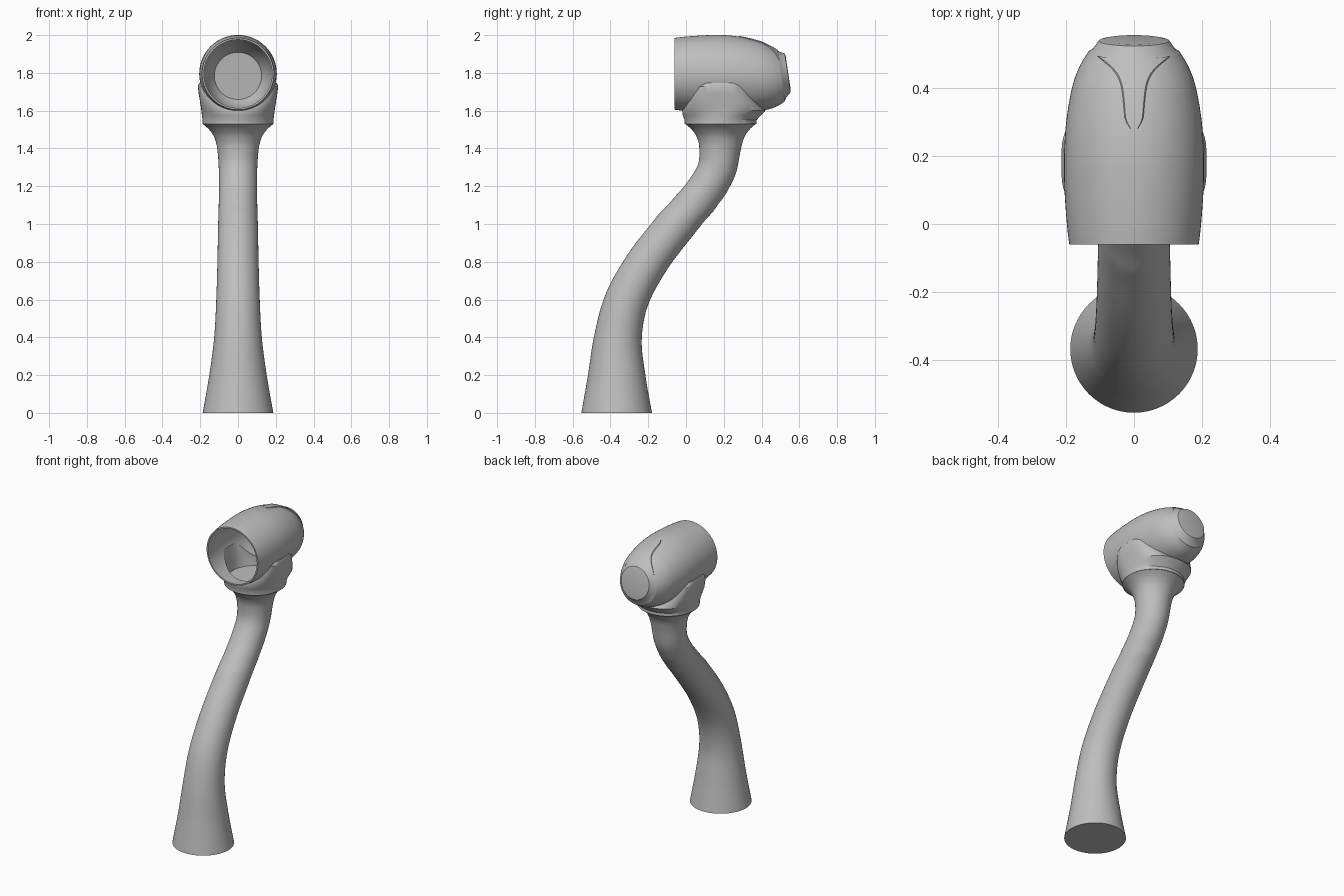
import bpy, bmesh
from math import sin, cos, pi, radians, hypot
from mathutils import Vector

if "Cube" in bpy.data.objects:
    bpy.data.objects.remove(bpy.data.objects["Cube"])

grey = bpy.data.materials.new("plain_grey")
grey.use_nodes = True
grey.diffuse_color = (0.52, 0.52, 0.52, 1)
grey.node_tree.nodes["Principled BSDF"].inputs["Base Color"].default_value = grey.diffuse_color
SIDES = 64


def smooth_rows(rows, steps=6):
    """Catmull-Rom interpolation through the section rows."""
    pts = [rows[0]] + rows + [rows[-1]]
    out = []
    for a, b, c, d in zip(pts, pts[1:], pts[2:], pts[3:]):
        for i in range(steps):
            t = i / steps
            out.append(tuple(q + t / 2 * (r - p + t * (2*p - 5*q + 4*r - s + t * (3*(q - r) + s - p)))
                             for p, q, r, s in zip(a, b, c, d)))
    return out + [rows[-1]]


def finish(name, bm):
    bmesh.ops.recalc_face_normals(bm, faces=bm.faces)
    mesh = bpy.data.meshes.new(name)
    bm.to_mesh(mesh)
    bm.free()
    mesh.materials.append(grey)
    ob = bpy.data.objects.new(name, mesh)
    bpy.context.collection.objects.link(ob)
    return ob


def loft(name, rings):
    """Capped skin through a list of closed rings."""
    bm = bmesh.new()
    loops = [[bm.verts.new(p) for p in ring] for ring in rings]
    for a, b in zip(loops, loops[1:]):
        for i in range(SIDES):
            j = (i + 1) % SIDES
            bm.faces.new((a[i], a[j], b[j], b[i]))
    bm.faces.new(loops[0])
    bm.faces.new(loops[-1])
    return finish(name, bm)


def flat_ring(z, cy, ry, rx, power=2.0):
    """Horizontal superellipse section."""
    def s(v):
        return abs(v) ** (2 / power) * (1 if v > 0 else -1)
    angles = [2 * pi * i / SIDES for i in range(SIDES)]
    return [(rx * s(cos(a)), cy + ry * s(sin(a)), z) for a in angles]


def head_point(row, a, grow=0.0):
    """Point on an upright, slightly tilted section; angle is measured from the top."""
    y, cz, r, tilt = row
    r += grow
    return Vector((r * sin(a), y + tilt * r * cos(a), cz + r * cos(a)))


def head_ring(row, grow=0.0):
    return [head_point(row, 2 * pi * i / SIDES, grow) for i in range(SIDES)]


def cut(target, cutter):
    mod = target.modifiers.new("cut", 'BOOLEAN')
    mod.operation = 'DIFFERENCE'
    mod.solver = 'EXACT'
    mod.object = cutter
    bpy.context.view_layer.objects.active = target
    bpy.ops.object.modifier_apply(modifier=mod.name)


# Curved round stem: z, centre y, radius; sections widen in depth where it leans
stem_rows = smooth_rows([
    (0.0, -0.367, 0.187), (0.2, -0.367, 0.152), (0.4, -0.361, 0.126),
    (0.6, -0.313, 0.115), (0.8, -0.203, 0.109), (1.0, -0.05, 0.105),
    (1.1, 0.035, 0.102), (1.2, 0.112, 0.101), (1.3, 0.165, 0.102),
    (1.4, 0.181, 0.11), (1.46, 0.183, 0.126), (1.5, 0.183, 0.153), (1.53, 0.183, 0.187)])
rings = []
for k, (z, cy, r) in enumerate(stem_rows):
    below, above = stem_rows[max(k - 1, 0)], stem_rows[min(k + 1, len(stem_rows) - 1)]
    lean = (above[1] - below[1]) / (above[0] - below[0])
    rings.append(flat_ring(z, cy, r * hypot(1, lean), r))
stem = loft("stem", rings)

# Hollow head: y, centre z, radius, tilt of the section
body = smooth_rows([
    (-0.06, 1.795, 0.19, 0), (0.0, 1.795, 0.197, 0), (0.1, 1.795, 0.204, 0),
    (0.2, 1.795, 0.205, 0), (0.3, 1.79, 0.199, -0.02), (0.4, 1.784, 0.182, -0.06),
    (0.46, 1.781, 0.161, -0.1), (0.505, 1.784, 0.134, -0.14)])
tail = [(0.512, 1.79, 0.122, -0.14), (0.538, 1.8, 0.103, -0.15), (0.541, 1.8, 0.09, -0.15)]
inner = [head_ring(r, -0.009) for r in reversed(body)]
outer = [head_ring(r) for r in body + tail]
head = loft("head_shell", inner + outer)

# Cradle clasping the head: z, centre y, half depth, half width, squareness
cradle_rows = [
    (1.53, 0.183, 0.19, 0.188, 2), (1.55, 0.183, 0.19, 0.188, 2),
    (1.575, 0.19, 0.207, 0.191, 2.1), (1.6, 0.2, 0.22, 0.194, 2.4),
    (1.64, 0.19, 0.196, 0.2, 3), (1.69, 0.183, 0.166, 0.208, 3.6),
    (1.728, 0.18, 0.146, 0.213, 3.6), (1.747, 0.18, 0.122, 0.206, 3.6)]
cradle = loft("cradle", [flat_ring(*r) for r in cradle_rows])

# Open the cradle to the head cavity and sink a flat-floored pocket
cavity = loft("cavity_cutter", [[p - Vector((0, 0.2, 0)) for p in head_ring(body[0], -0.005)]]
              + [head_ring(r, -0.005) for r in body])
pocket = loft("pocket_cutter", [flat_ring(1.565, 0.183, 0.165, 0.165),
                                flat_ring(1.62, 0.183, 0.155, 0.172, 2.5),
                                flat_ring(1.725, 0.18, 0.115, 0.19, 3.6)])
cut(cradle, cavity)
cut(cradle, pocket)
cut(head, pocket)
for helper in (cavity, pocket):
    bpy.data.objects.remove(helper)

# Thin cap along the top of the tail: a rounded tongue that flares towards the back
bm = bmesh.new()
strip = [r for r in body if r[0] > 0.28]
lift = [-0.002] + [0.004] * 11 + [-0.002]
grid = []
for row in strip:
    t = (row[0] - strip[0][0]) / (strip[-1][0] - strip[0][0])
    half = (0.026 + 0.02 * t + 0.09 * t ** 7) * min(1, 0.2 + 6 * t) ** 0.5 / row[2]
    grid.append([bm.verts.new(head_point(row, half * (i - 6) / 6, h)) for i, h in enumerate(lift)])
for a, b in zip(grid, grid[1:]):
    for i in range(len(lift) - 1):
        bm.faces.new((a[i], a[i + 1], b[i + 1], b[i]))
tongue = finish("top_tongue", bm)
if tongue.data.polygons[5].normal.z < 0:
    tongue.data.flip_normals()

# Smooth shading with crisp edges
bpy.ops.object.select_all(action='DESELECT')
for ob in (stem, head, cradle, tongue):
    ob.select_set(True)
bpy.context.view_layer.objects.active = stem
bpy.ops.object.shade_smooth_by_angle(angle=radians(30))
